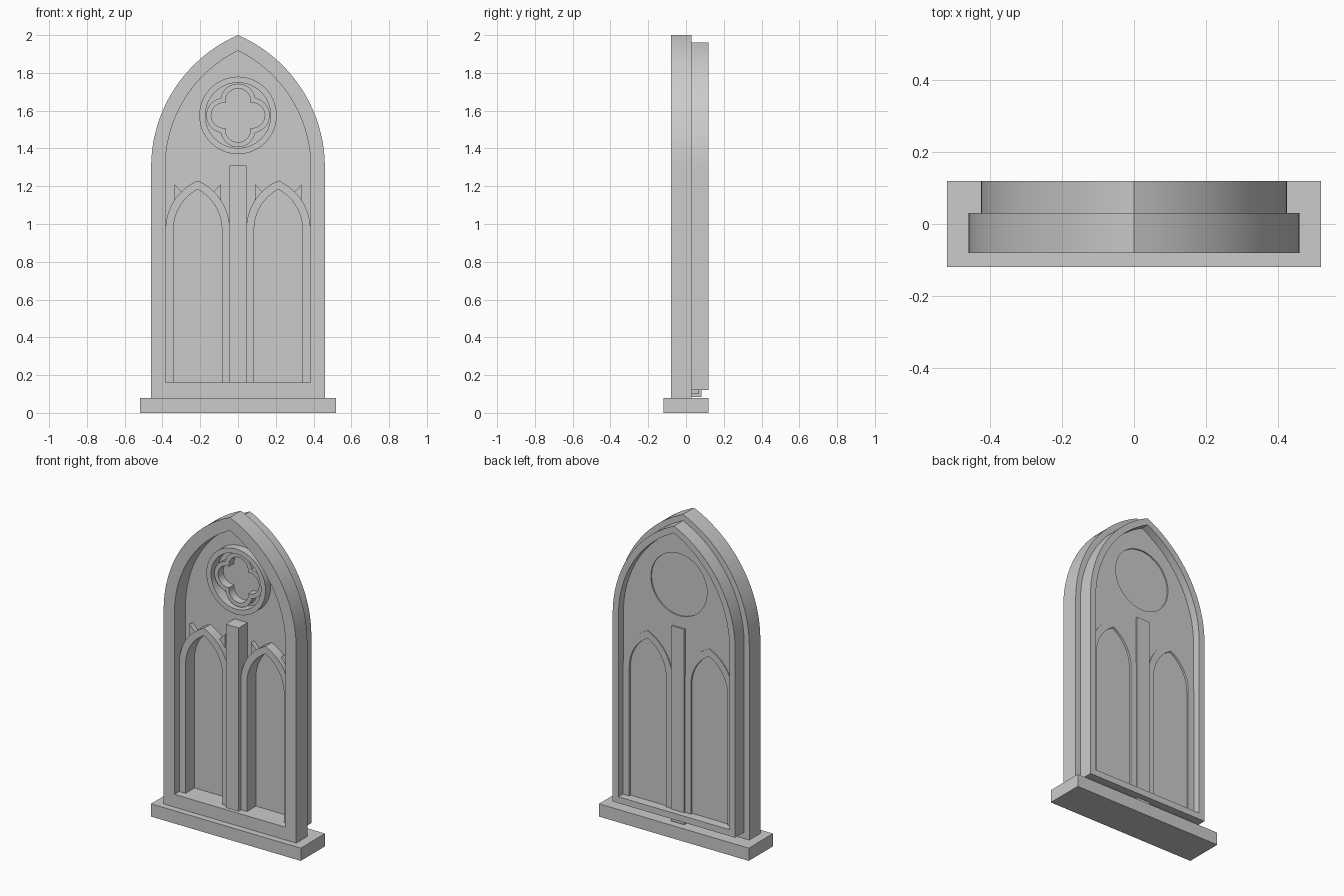
import bpy
from math import sin, cos, pi, acos, sqrt, atan2, radians

if "Cube" in bpy.data.objects:
    bpy.data.objects.remove(bpy.data.objects["Cube"])


def arch(half, spring, offset, bottom, cx=0, n=20):
    """Two-centred pointed arch from bottom right over the apex to bottom left.
    offset = distance of the arc centres from the arch axis."""
    r = half + offset
    a = acos(offset / r)
    right = [(r * cos(a * i / n) - offset, spring + r * sin(a * i / n)) for i in range(n + 1)]
    left = [(-x, z) for x, z in reversed(right[:-1])]
    pts = [(half, bottom)] + right + left + [(-half, bottom)]
    return [(x + cx, z) for x, z in pts]


def circle(r, cz, n=64):
    return [(r * cos(2 * pi * i / n), cz + r * sin(2 * pi * i / n)) for i in range(n)]


def quatrefoil(r, d, cz, n=16):
    """Outer outline of four overlapping lobes of radius r at distance d."""
    t = (2 * d + sqrt(4 * d * d - 8 * (d * d - r * r))) / 4
    a = atan2(t, t - d)
    pts = []
    for k in range(4):
        for i in range(n):
            b = -a + 2 * a * i / n
            x, z = d + r * cos(b), r * sin(b)
            c, s = cos(k * pi / 2), sin(k * pi / 2)
            pts.append((x * c - z * s, cz + x * s + z * c))
    return pts


def plate(name, loops, y0, y1):
    """Extrude x-z outlines (inner loops become holes) from y0 to y1."""
    cu = bpy.data.curves.new(name, 'CURVE')
    cu.dimensions = '2D'
    cu.fill_mode = 'BOTH'
    cu.extrude = (y1 - y0) / 2
    for loop in loops:
        sp = cu.splines.new('POLY')
        sp.points.add(len(loop) - 1)
        for p, (x, z) in zip(sp.points, loop):
            p.co = (x, z, 0, 1)
        sp.use_cyclic_u = True
    ob = bpy.data.objects.new(name, cu)
    bpy.context.collection.objects.link(ob)
    ob.location.y = (y0 + y1) / 2
    ob.rotation_euler.x = radians(90)
    bpy.ops.object.select_all(action='DESELECT')
    ob.select_set(True)
    bpy.context.view_layer.objects.active = ob
    bpy.ops.object.convert(target='MESH')
    bpy.ops.object.shade_smooth_by_angle(angle=radians(30))
    return ob


def rect(x0, x1, z0, z1):
    return [(x0, z0), (x1, z0), (x1, z1), (x0, z1)]


SPRING, OFF = 1.3, 0.3026      # main arch
L_SPRING, L_OFF, L_X = 0.97, 0.1138, 0.2135   # lancet arches
ROSE = 1.575

# sill
plate("sill", [rect(-0.52, 0.52, 0, 0.08)], -0.12, 0.12)

# front and back frames
plate("front_frame", [arch(0.46, SPRING, OFF, 0.08), arch(0.385, SPRING, OFF, 0.16)], -0.08, 0.03)
plate("back_frame", [arch(0.425, SPRING, OFF, 0.12), arch(0.385, SPRING, OFF, 0.16)], 0.03, 0.12)

# tracery wall with lancet and rose openings, and the glass inside it
holes = [arch(0.14, L_SPRING, L_OFF, 0.14, s * L_X) for s in (-1, 1)]
plate("tracery_wall", [arch(0.40, SPRING, OFF, 0.10)] + holes + [circle(0.195, ROSE)], 0.03, 0.07)
plate("glass", [arch(0.395, SPRING, OFF, 0.11)], 0.056, 0.062)

# mullion
plate("mullion", [rect(-0.045, 0.045, 0.085, 1.31)], -0.057, 0.082)

# lancet frames and spandrel cusps
for s, side in ((-1, "left"), (1, "right")):
    outer = arch(0.17, L_SPRING, L_OFF, 0.13, s * L_X)
    inner = arch(0.128, L_SPRING, L_OFF, 0.13, s * L_X)
    plate("lancet_frame_" + side, [outer + inner[::-1]], -0.033, 0.075)
    for t in (-1, 1):
        cx = s * L_X
        plate("spandrel_cusp_" + side,
              [[(cx + t * 0.123, 1.21), (cx + t * 0.123, 1.115), (cx + t * 0.07, 1.155)]], 0.0, 0.04)

# rose ring and quatrefoil
plate("rose_ring", [circle(0.205, ROSE), circle(0.173, ROSE)], -0.02, 0.05)
plate("quatrefoil", [quatrefoil(0.093, 0.075, ROSE), quatrefoil(0.067, 0.075, ROSE)], 0.005, 0.058)
